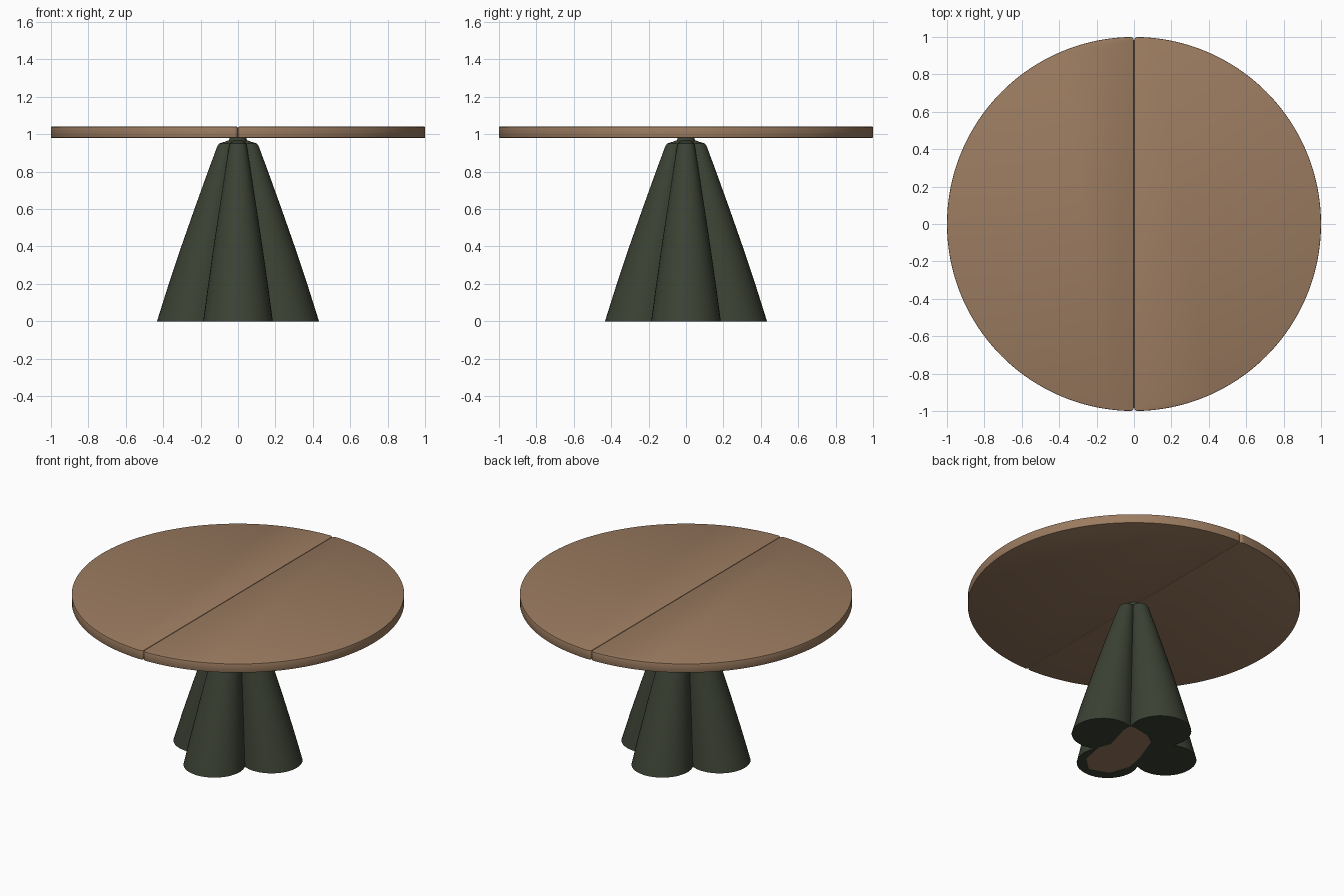
import bpy, bmesh
from math import sin, cos, pi, sqrt

cube = bpy.data.objects.get("Cube")
if cube:
    bpy.data.objects.remove(cube)


def material(name, rgb):
    m = bpy.data.materials.new(name)
    m.use_nodes = True
    color = (*rgb, 1)
    m.diffuse_color = color
    bsdf = next(n for n in m.node_tree.nodes if n.type == "BSDF_PRINCIPLED")
    bsdf.inputs["Base Color"].default_value = color
    return m


wood = material("warm wood", (0.33, 0.20, 0.118))
green = material("dark green", (0.045, 0.054, 0.034))


def finish(bm, name, mat, smooth=True):
    mesh = bpy.data.meshes.new(name)
    bm.to_mesh(mesh)
    bm.free()
    obj = bpy.data.objects.new(name, mesh)
    bpy.context.collection.objects.link(obj)
    mesh.materials.append(mat)
    if smooth:
        bpy.ops.object.select_all(action="DESELECT")
        obj.select_set(True)
        bpy.context.view_layer.objects.active = obj
        bpy.ops.object.shade_smooth_by_angle(angle=pi / 6)
    return obj


# Tabletop: two half discs with rounded ends where they meet
def half_top(name, side):
    bm = bmesh.new()
    n = 96
    gap = 0.001
    arc = [-pi / 2 + pi * i / n for i in range(n + 1)]
    outline = [bm.verts.new((side * max(cos(a), gap), sin(a), 0.98)) for a in arc]
    tips = (outline[0], outline[-1])
    bmesh.ops.bevel(bm, geom=[], offset=0)
    face = bm.faces.new(outline)
    bmesh.ops.bevel(bm, geom=list(tips), offset=0.018, segments=4,
                    profile=0.5, affect="VERTICES")
    face = bm.faces[:][0]
    up = bmesh.ops.extrude_face_region(bm, geom=[face])["geom"]
    bmesh.ops.translate(bm, vec=(0, 0, 0.06),
                        verts=[v for v in up if isinstance(v, bmesh.types.BMVert)])
    bmesh.ops.recalc_face_normals(bm, faces=bm.faces[:])
    rims = [e for e in bm.edges if abs(e.verts[0].co.z - e.verts[1].co.z) < 0.001]
    bmesh.ops.bevel(bm, geom=rims, offset=0.004, segments=2, profile=0.5,
                    affect="EDGES")
    return finish(bm, name, wood)


half_top("left_top_half", 1)
half_top("right_top_half", -1)


# Pedestal: four-lobed outline, tapering upward
def lobed_radius(t):
    offset, radius = 0.57, 0.43
    t = (t + pi / 4) % (pi / 2) - pi / 4
    return offset * cos(t) + sqrt(radius ** 2 - (offset * sin(t)) ** 2)


bm = bmesh.new()
count = 96
sections = [(0, 0.433), (0.2, 0.37), (0.4, 0.303), (0.6, 0.233), (0.8, 0.161),
            (0.93, 0.113), (0.95, 0.102), (0.96, 0.07), (0.967, 0.05)]
rings = []
for z, size in sections:
    ring = []
    for i in range(count):
        t = 2 * pi * i / count
        r = size * lobed_radius(t)
        ring.append(bm.verts.new((r * cos(t), r * sin(t), z)))
    rings.append(ring)
for low, high in zip(rings, rings[1:]):
    for i in range(count):
        j = (i + 1) % count
        bm.faces.new((low[i], low[j], high[j], high[i]))
bm.faces.new(rings[0][::-1])
bm.faces.new(rings[-1])
finish(bm, "pedestal", green)

# Small neck joining the pedestal to the top
bm = bmesh.new()
bmesh.ops.create_cone(bm, cap_ends=True, segments=32, radius1=0.05,
                      radius2=0.045, depth=0.03)
bmesh.ops.translate(bm, vec=(0, 0, 0.967), verts=bm.verts[:])
finish(bm, "neck", green)

# Wood-coloured plate set in the underside of the pedestal
plate = [(0.18, 0.18), (0.14, 0.18), (0.03, 0.16), (-0.04, 0.11), (-0.11, -0.08),
         (-0.13, -0.2), (-0.085, -0.33), (0.04, -0.375), (0.13, -0.29),
         (0.16, -0.14), (0.13, -0.06), (0.18, 0.12)]
bm = bmesh.new()
face = bm.faces.new([bm.verts.new((x, y, -0.002)) for x, y in plate])
face.normal_update()
if face.normal.z > 0:
    face.normal_flip()
finish(bm, "base_plate", wood, smooth=False)
